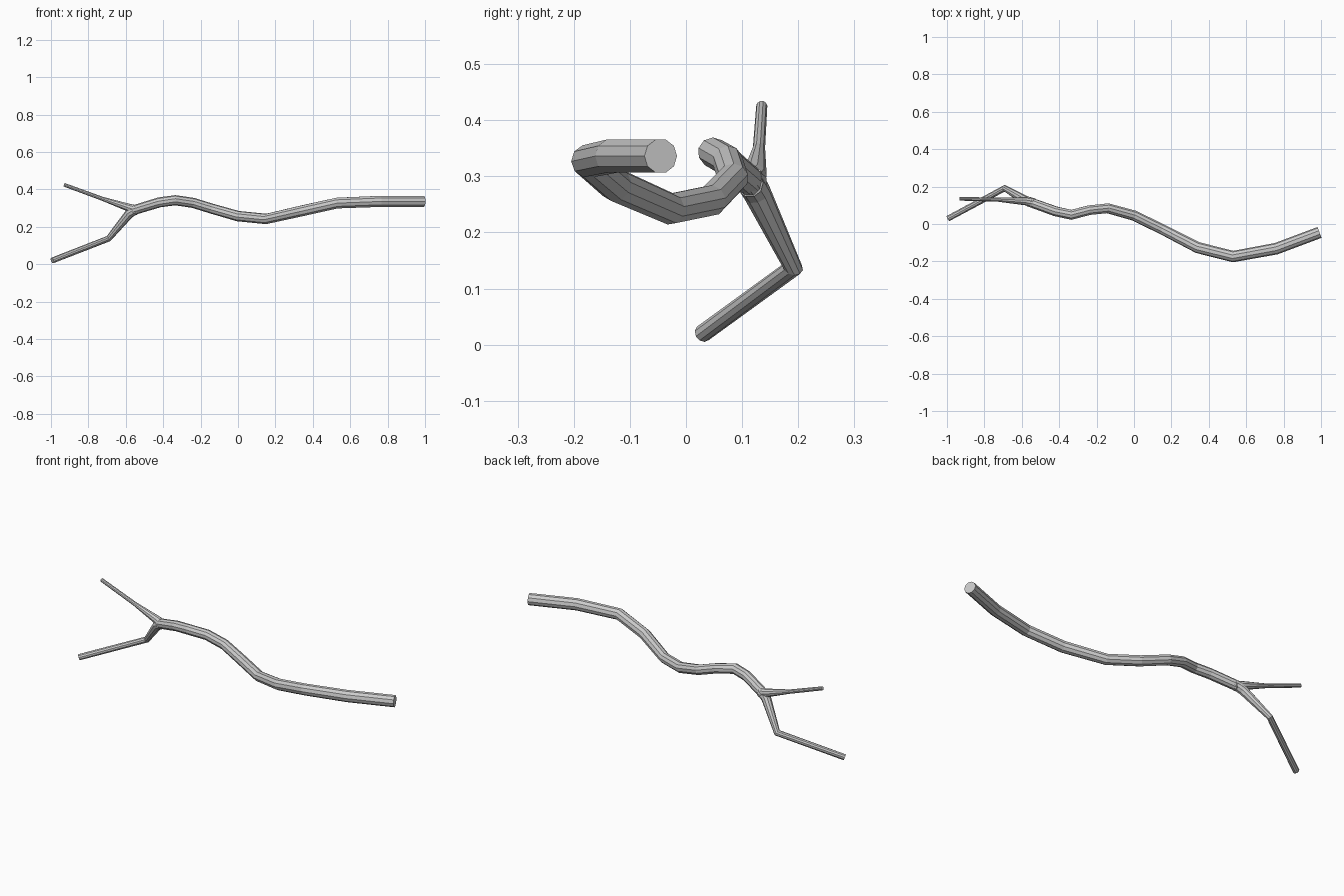
import bpy, bmesh, math
from mathutils import Vector

if "Cube" in bpy.data.objects:
    bpy.data.objects.remove(bpy.data.objects["Cube"])

SIDES = 10


def limb(name, path):
    """Tapered, mitred low-poly tube through (x, y, z, radius) points."""
    pts = [Vector(p[:3]) for p in path]
    dirs = [(b - a).normalized() for a, b in zip(pts, pts[1:])]
    bm = bmesh.new()
    rings = []
    side = dirs[0].cross(Vector((0, 0, 1))).normalized()
    for i, (c, p) in enumerate(zip(pts, path)):
        d_in = dirs[max(i - 1, 0)]
        d_out = dirs[min(i, len(dirs) - 1)]
        plane = (d_in + d_out).normalized()
        side = (side - d_in * side.dot(d_in)).normalized()
        up = d_in.cross(side)
        ring = []
        for k in range(SIDES):
            a = 2 * math.pi * k / SIDES
            v = (side * math.cos(a) + up * math.sin(a)) * p[3]
            v -= d_in * (v.dot(plane) / d_in.dot(plane))
            ring.append(bm.verts.new(c + v))
        rings.append(ring)
    for r, s in zip(rings, rings[1:]):
        for k in range(SIDES):
            n = (k + 1) % SIDES
            bm.faces.new((r[k], r[n], s[n], s[k]))
    bm.faces.new(rings[0])
    bm.faces.new(rings[-1])
    bmesh.ops.recalc_face_normals(bm, faces=bm.faces)
    me = bpy.data.meshes.new(name)
    bm.to_mesh(me)
    bm.free()
    ob = bpy.data.objects.new(name, me)
    bpy.context.collection.objects.link(ob)
    return ob


# winding main stem, thick end at right
limb("main_stem", [
    (0.992, -0.045, 0.336, 0.031), (0.76, -0.132, 0.336, 0.031),
    (0.53, -0.174, 0.327, 0.030), (0.34, -0.126, 0.285, 0.030),
    (0.15, -0.028, 0.242, 0.028), (0.00, 0.045, 0.257, 0.028),
    (-0.14, 0.084, 0.297, 0.027), (-0.24, 0.074, 0.328, 0.027),
    (-0.335, 0.049, 0.342, 0.027), (-0.42, 0.068, 0.331, 0.027),
    (-0.565, 0.120, 0.287, 0.026)])

# lower twig with elbow
limb("lower_twig", [
    (-0.535, 0.110, 0.298, 0.026), (-0.580, 0.126, 0.272, 0.025),
    (-0.692, 0.191, 0.137, 0.016), (-0.993, 0.030, 0.020, 0.016)])

# thin upper twig
limb("upper_twig", [
    (-0.535, 0.112, 0.288, 0.026), (-0.580, 0.122, 0.301, 0.022),
    (-0.725, 0.130, 0.350, 0.011), (-0.930, 0.135, 0.425, 0.010)])
